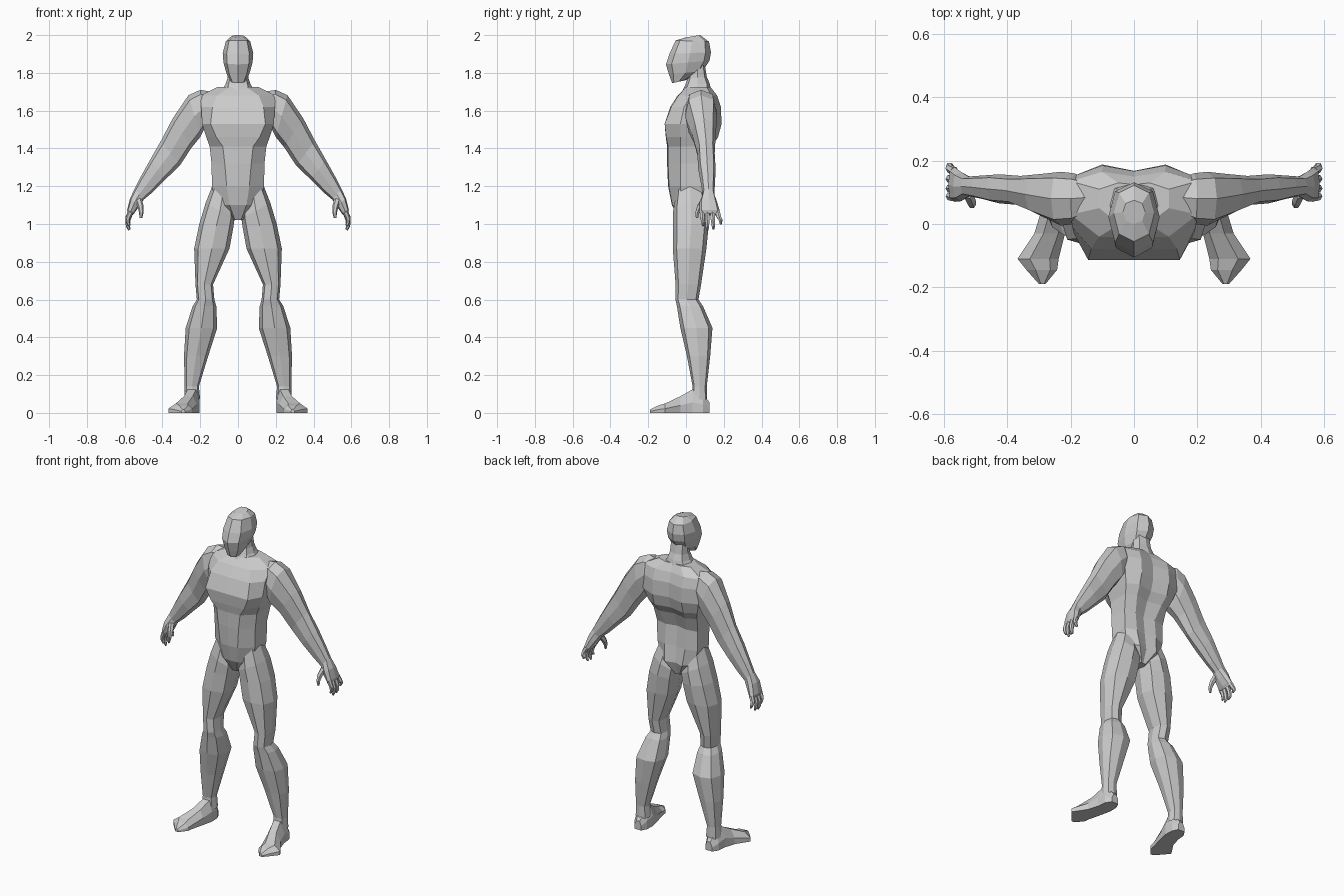
import bpy, bmesh, math
from mathutils import Vector

skin = bpy.data.materials.new("plain grey")
skin.diffuse_color = (0.6, 0.6, 0.6, 1)


def loft(name, rings, mirror=False, cap_start=True, cap_end=True):
    """Skin a list of equal-length point rings into one flat-faced part."""
    bm = bmesh.new()
    loops = [[bm.verts.new(p) for p in r] for r in rings]
    n = len(loops[0])
    for a, b in zip(loops, loops[1:]):
        for i in range(n):
            j = (i + 1) % n
            bm.faces.new((a[i], a[j], b[j], b[i]))
    if cap_start:
        bm.faces.new(loops[0])
    if cap_end:
        bm.faces.new(loops[-1])
    bmesh.ops.recalc_face_normals(bm, faces=bm.faces)
    me = bpy.data.meshes.new(name)
    bm.to_mesh(me)
    bm.free()
    me.materials.append(skin)
    ob = bpy.data.objects.new(name, me)
    bpy.context.collection.objects.link(ob)
    if mirror:
        ob.modifiers.new("mirror", 'MIRROR').use_axis[0] = True
    return ob


def ring(c, u, v, n=8, fat=0.77):
    """Oval ring around c with half-axes u and v; fat sets the diagonal fullness."""
    c, u, v = Vector(c), Vector(u), Vector(v)
    pts = []
    for i in range(n):
        a = 2 * math.pi * i / n
        k = fat / 0.7071 if n == 8 and i % 2 else 1
        pts.append(c + (u * math.cos(a) + v * math.sin(a)) * k)
    return pts


def limb_ring(xi, xo, yf, yb, zi, zo):
    """Limb section from its inner and outer edge points and its y range."""
    return ring(((xi + xo) / 2, (yf + yb) / 2, (zi + zo) / 2),
                ((xo - xi) / 2, 0, (zo - zi) / 2), (0, (yb - yf) / 2, 0))


def mid_ring(yf, zf, yb, zb, w, fat=0.77):
    """Central section from its front and back points and its half width."""
    return ring((0, (yf + yb) / 2, (zf + zb) / 2), (w, 0, 0),
                (0, (yb - yf) / 2, (zb - zf) / 2), fat=fat)


def torso_ring(z, yf, xf, yff, xs, ysf, ysb, xb, yb, yc):
    half = [(xf, yff), (xs, ysf), (xs, ysb), (xb, yb)]
    pts = [(0, yf)] + half + [(0, yc)] + [(-x, y) for x, y in reversed(half)]
    return [(x, y, z) for x, y in pts]


def tube(name, path, radii, sides=6):
    """Tapered finger along a path."""
    path = [Vector(p) for p in path]
    rings = []
    for i, p in enumerate(path):
        t = (path[min(i + 1, len(path) - 1)] - path[max(i - 1, 0)]).normalized()
        u = t.cross(Vector((0, 1, 0))).normalized()
        rings.append(ring(p, u * radii[i], t.cross(u) * radii[i], sides))
    return loft(name, rings, mirror=True)


# torso from crotch to collar
loft("torso", [torso_ring(*r) for r in (
    (1.02, -.03, .015, -.03, .025, 0, .06, .015, .085, .08),
    (1.10, -.075, .045, -.072, .115, -.02, .08, .06, .125, .108),
    (1.20, -.095, .06, -.09, .138, -.03, .085, .07, .11, .095),
    (1.32, -.10, .07, -.095, .14, -.03, .085, .07, .098, .083),
    (1.41, -.10, .08, -.095, .15, -.03, .105, .09, .135, .115),
    (1.46, -.107, .115, -.105, .168, -.03, .13, .10, .17, .15),
    (1.53, -.113, .145, -.113, .19, -.03, .15, .10, .188, .168),
    (1.62, -.083, .135, -.078, .195, -.01, .15, .10, .185, .167),
    (1.68, -.045, .11, -.04, .20, .03, .135, .10, .165, .15),
    (1.725, .0, .045, .0, .11, .05, .11, .05, .13, .125))])

# neck
loft("neck", [mid_ring(*r) for r in (
    (-.03, 1.68, .135, 1.70, .10), (-.005, 1.735, .125, 1.745, .066),
    (.01, 1.77, .11, 1.78, .055), (.02, 1.84, .10, 1.84, .05))],
    cap_start=False, cap_end=False)

# head from chin to crown
loft("head", [mid_ring(*r, fat=0.74) for r in (
    (-.073, 1.746, -.005, 1.76, .038), (-.09, 1.79, .088, 1.81, .062),
    (-.106, 1.845, .125, 1.865, .077), (-.088, 1.90, .132, 1.91, .081),
    (-.055, 1.972, .122, 1.965, .064), (.0, 1.988, .075, 2.0, .035))])

# arms from shoulder to wrist
loft("arm", [limb_ring(*r) for r in (
    (.15, .14, .03, .14, 1.54, 1.70),
    (.175, .20, .0, .16, 1.51, 1.71),
    (.20, .262, -.005, .165, 1.46, 1.682),
    (.245, .345, .03, .158, 1.405, 1.56),
    (.308, .408, .06, .152, 1.31, 1.44),
    (.385, .465, .065, .157, 1.235, 1.34),
    (.45, .515, .08, .153, 1.17, 1.25),
    (.498, .548, .088, .15, 1.13, 1.185))],
    mirror=True, cap_start=False, cap_end=False)

# palms
loft("palm", [limb_ring(*r) for r in (
    (.498, .548, .088, .15, 1.13, 1.185),
    (.522, .572, .072, .165, 1.095, 1.135),
    (.548, .587, .07, .18, 1.058, 1.075),
    (.56, .583, .075, .178, 1.045, 1.055))], mirror=True)

# fingers fan out and curl inwards at the tips
for i, (y0, y1, tip) in enumerate(((.085, .09, .99), (.112, .113, .968),
                                   (.14, .145, .972), (.166, .184, 1.0))):
    zm = (1.06 + tip) / 2
    tube(f"finger_{i + 1}", [(.568, y0, 1.065), (.583, (y0 + y1) / 2, zm + .005),
                             (.583, y1, tip + .02), (.575, y1, tip)],
         (.015, .013, .011, .006))
tube("thumb", [(.525, .095, 1.125), (.515, .072, 1.09), (.512, .06, 1.06),
               (.514, .058, 1.032)], (.018, .016, .012, .007))

# legs from hip to ankle
loft("leg", [limb_ring(*r) for r in (
    (.03, .137, -.055, .095, 1.08, 1.20),
    (.018, .172, -.068, .118, 1.03, 1.11),
    (.025, .205, -.068, .12, .98, 1.0),
    (.045, .232, -.07, .108, .87, .87),
    (.132, .225, -.055, .08, .68, .68),
    (.125, .218, -.056, .066, .60, .60),
    (.115, .24, -.048, .09, .565, .565),
    (.11, .277, -.03, .14, .45, .45),
    (.158, .286, .005, .128, .30, .30),
    (.207, .282, .035, .11, .14, .14),
    (.20, .285, .03, .112, .07, .07))],
    mirror=True, cap_start=False, cap_end=False)

# feet from heel to toe, turned slightly outwards
foot = []
for y, xi, xo, top in ((.125, .222, .268, .055), (.09, .205, .29, .10),
                       (.035, .203, .295, .125), (-.03, .218, .315, .088),
                       (-.11, .238, .368, .05), (-.145, .243, .34, .04),
                       (-.19, .28, .30, .018)):
    w = xo - xi
    foot.append([(xi, y, 0), (xo, y, 0), (xo, y, top * .45),
                 (xo - w * .3, y, top), (xi + w * .22, y, top), (xi, y, top * .5)])
loft("foot", foot, mirror=True)
